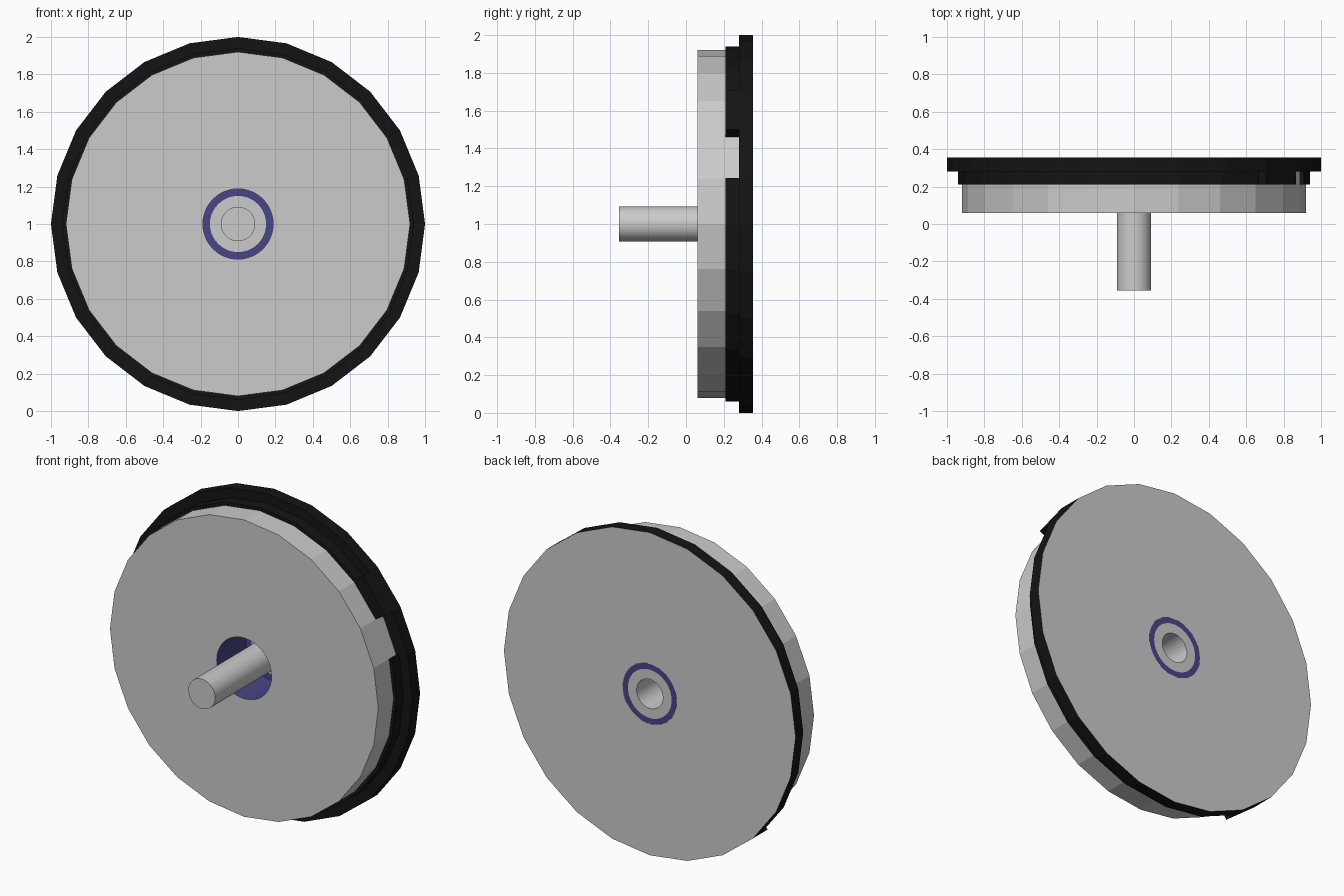
import bpy, bmesh, math

if "Cube" in bpy.data.objects:
    bpy.data.objects.remove(bpy.data.objects["Cube"])

N = 48                       # angular steps; even ones are corners of the 24-sided outline


def material(name, rgb):
    m = bpy.data.materials.new(name)
    m.diffuse_color = (*rgb, 1)
    m.use_nodes = True
    m.node_tree.nodes["Principled BSDF"].inputs["Base Color"].default_value = m.diffuse_color
    return m


black = material("black", (0.007, 0.007, 0.007))
violet = material("violet", (0.065, 0.06, 0.24))


def point(r, y, k):
    """Point at angular step k; large radii follow a 24-sided polygon."""
    if r > 0.5 and k % 2:
        r *= math.cos(math.pi / 24)
    a = 2 * math.pi * k / N
    return (r * math.cos(a), y, 1 + r * math.sin(a))


def finish(name, bm, mat, smooth):
    bmesh.ops.remove_doubles(bm, verts=bm.verts, dist=1e-5)
    if not smooth:
        bmesh.ops.dissolve_limit(bm, angle_limit=0.01, verts=bm.verts, edges=bm.edges)
    me = bpy.data.meshes.new(name)
    bm.to_mesh(me)
    bm.free()
    ob = bpy.data.objects.new(name, me)
    bpy.context.collection.objects.link(ob)
    if mat:
        me.materials.append(mat)
    if smooth:
        bpy.context.view_layer.objects.active = ob
        ob.select_set(True)
        bpy.ops.object.shade_smooth_by_angle(angle=math.radians(30))
        ob.select_set(False)


def sweep(bm, profile, k0=0, k1=N):
    """Turn a (radius, y) profile about the y axis from step k0 to k1."""
    rings = [[bm.verts.new(point(r, y, k)) for r, y in profile] for k in range(k0, k1 + 1)]
    for a, b in zip(rings, rings[1:]):
        for j in range(len(profile) - 1):
            quad = [a[j], a[j + 1], b[j + 1], b[j]]
            if profile[j][0] == 0:
                quad = [a[j], a[j + 1], b[j + 1]]
            elif profile[j + 1][0] == 0:
                quad = [a[j], a[j + 1], b[j]]
            bm.faces.new(quad)
    return rings


def lathe(name, profile, mat=None, smooth=False):
    bm = bmesh.new()
    sweep(bm, profile)
    finish(name, bm, mat, smooth)


# grey front disc and rear face
lathe("front_disc", [(0.188, 0.06), (0.92, 0.06), (0.92, 0.28)])
lathe("rear_face", [(1.0, 0.355), (0.185, 0.355)])

# black rim flange
lathe("rim_flange", [(0.92, 0.28), (1.0, 0.28), (1.0, 0.355)], black)

# black stepped band: one gap at the upper right, two raised tabs
bm = bmesh.new()
for i0, i1, r in [(2, 3, 1.0), (3, 15, 0.94), (15, 16, 1.0), (16, 25, 0.94)]:
    rings = sweep(bm, [(0.92, 0.28), (0.92, 0.21), (r, 0.21), (r, 0.28)], 2 * i0, 2 * i1)
    bm.faces.new(rings[0][::-1])
    bm.faces.new(rings[-1])
finish("stepped_band", bm, black, False)

# violet bore lining with its floor ring
lathe("bore_lining", [(0.188, 0.355), (0.188, 0.06)], violet, True)
lathe("bore_ring_rear", [(0.188, 0.355), (0.15, 0.355)], violet)
lathe("bore_ring_front", [(0.15, 0.345), (0.188, 0.345)], violet)

# grey hub washer and hollow shaft, closed at the front
lathe("hub_washer", [(0.092, 0.345), (0.15, 0.345), (0.15, 0.355), (0.09, 0.355)])
lathe("shaft", [(0, -0.355), (0.092, -0.355), (0.092, 0.355),
                (0.09, 0.355), (0.09, -0.35), (0, -0.35)], None, True)
